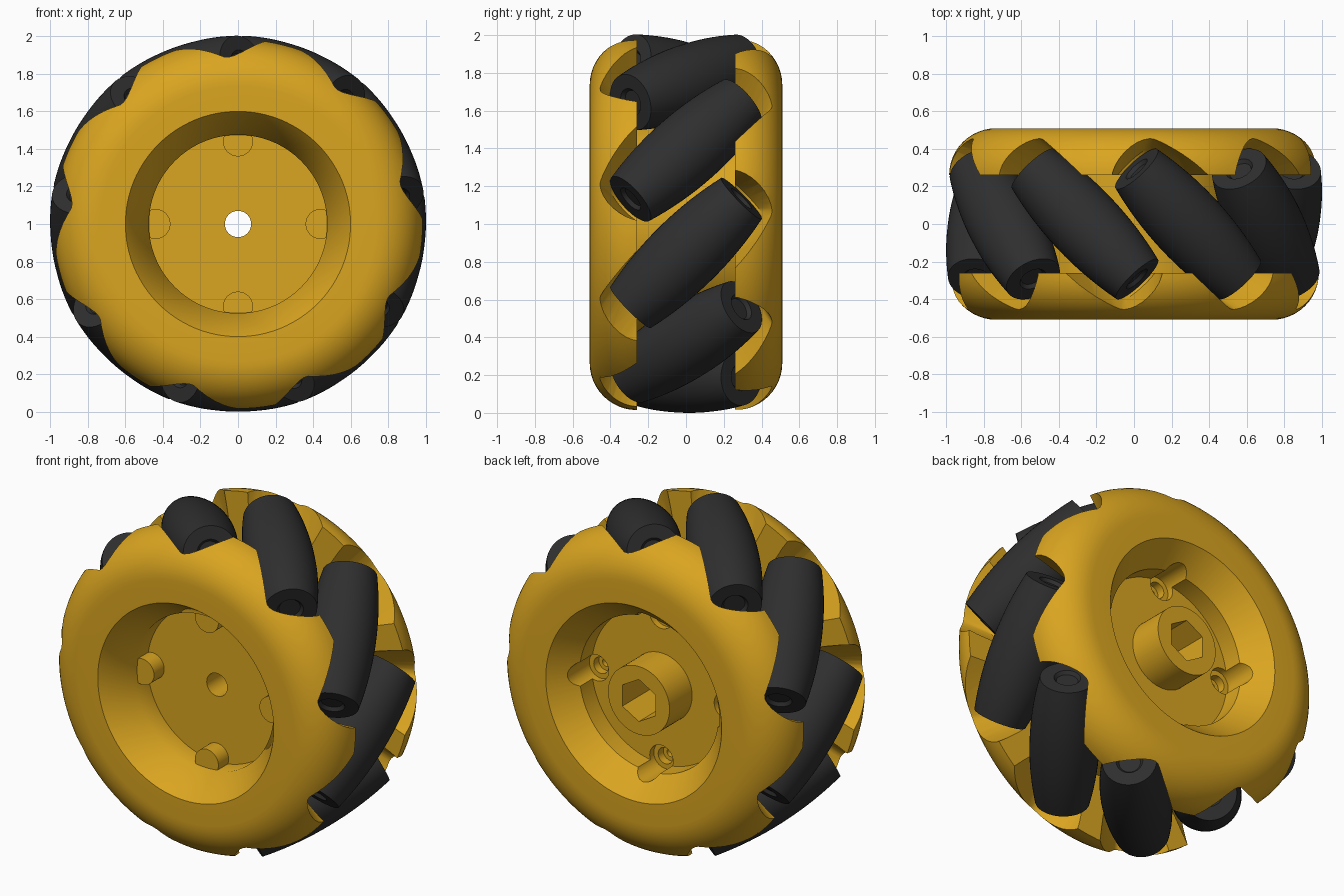
import bpy, bmesh
from math import pi, sin, cos, sqrt, radians
from mathutils import Matrix

cube = bpy.data.objects.get("Cube")
if cube:
    bpy.data.objects.remove(cube)


def material(name, colour):
    m = bpy.data.materials.new(name)
    m.use_nodes = True
    m.diffuse_color = colour
    m.node_tree.nodes["Principled BSDF"].inputs["Base Color"].default_value = colour
    return m


GOLD = material("golden yellow", (0.70, 0.376, 0.0144, 1))
BLACK = material("rubber black", (0.028, 0.028, 0.028, 1))

# The wheel axis is y through z = 1; lathed parts are spun around local x
AXLE = Matrix.Translation((0, 0, 1)) @ Matrix.Rotation(pi / 2, 4, 'Z')
ROLLERS, ORBIT, HALF = 9, 0.803, 0.415


def finish(name, bm, mat, matrix, helper=False):
    bmesh.ops.recalc_face_normals(bm, faces=bm.faces)
    mesh = bpy.data.meshes.new(name)
    bm.to_mesh(mesh)
    bm.free()
    ob = bpy.data.objects.new(name, mesh)
    bpy.context.collection.objects.link(ob)
    ob.matrix_world = matrix
    mesh.materials.append(mat)
    if helper:
        ob.hide_render = True
        ob.hide_set(True)
    return ob


def lathe(profile, steps, closed=False):
    """Spin (radius, height) points around local x."""
    bm = bmesh.new()
    vs = [bm.verts.new((h, 0, r)) for r, h in profile]
    pairs = list(zip(vs, vs[1:])) + ([(vs[-1], vs[0])] if closed else [])
    es = [bm.edges.new(p) for p in pairs]
    bmesh.ops.spin(bm, geom=vs + es, cent=(0, 0, 0), axis=(1, 0, 0),
                   angle=2 * pi, steps=steps)
    bmesh.ops.remove_doubles(bm, verts=bm.verts, dist=1e-5)
    return bm


def rod(r, h0, h1, steps=32):
    return lathe([(0, h0), (r, h0), (r, h1), (0, h1)], steps)


def cut(ob, cutter):
    mod = ob.modifiers.new("cut", 'BOOLEAN')
    mod.operation, mod.solver, mod.object = 'DIFFERENCE', 'EXACT', cutter


def smooth(ob, angle=35):
    bpy.ops.object.select_all(action='DESELECT')
    bpy.context.view_layer.objects.active = ob
    ob.select_set(True)
    for mod in list(ob.modifiers):
        bpy.ops.object.modifier_apply(modifier=mod.name)
    bpy.ops.object.shade_smooth_by_angle(angle=radians(angle))


def barrel(s):
    """Roller radius that keeps its outer side on the unit wheel circle."""
    return sqrt(1 - s * s / 2) - ORBIT


# Hub: two rounded rims, a drum between them and dished faces
arc = [(0.735 + 0.25 * sin(i * pi / 24), 0.26 + 0.25 * cos(i * pi / 24)) for i in range(13)]
outer = arc + [(0.57, 0.26)]
outer += [(r, -h) for r, h in reversed(outer)]
dish = [(0.6, -0.51), (0.475, -0.33), (0.475, -0.205), (0.07, -0.205),
        (0.07, 0.24), (0.475, 0.24), (0.475, 0.36), (0.6, 0.51)]
hub = finish("hub_and_rims", lathe(outer + dish, 128, True), GOLD, AXLE)

# Rollers with dished ends, and close-fitting pockets for them in the rims
stations = [HALF * i / 8 for i in range(-8, 9)]
body = [(barrel(s), s) for s in stations]
lip = [(0, HALF - 0.02), (0.06, HALF - 0.02), (0.075, HALF), (0.148, HALF)]
roller_profile = [(r, -h) for r, h in lip] + body + lip[::-1]
for i in range(ROLLERS):
    place = (Matrix.Translation((0, 0, 1))
             @ Matrix.Rotation(radians(90 - 29 - 40 * i), 4, 'Y')
             @ Matrix.Translation((0, 0, ORBIT))
             @ Matrix.Rotation(radians(135), 4, 'Z'))
    smooth(finish(f"roller_{i + 1}", lathe(roller_profile, 48), BLACK, place))

    # Each pocket opens outwards, mostly past the roller's ends
    bm = bmesh.new()
    for lift, longer, wider in ((0, 0.012, 0.008), (0.25, 0.13, 0.03)):
        for s in stations[::2]:
            r = barrel(s) + wider
            for k in range(24):
                a = 2 * pi * k / 24
                bm.verts.new((s * (1 + longer / HALF), r * cos(a), r * sin(a) + lift))
    hull = bmesh.ops.convex_hull(bm, input=bm.verts)
    loose = {g for g in hull["geom_interior"] + hull["geom_unused"]
             if isinstance(g, bmesh.types.BMVert)}
    bmesh.ops.delete(bm, geom=list(loose), context='VERTS')
    cut(hub, finish(f"pocket_cutter_{i + 1}", bm, GOLD, place, True))

# Axle collar on the back with a hexagonal socket
collar = finish("axle_collar", rod(0.21, 0.22, 0.46, 64), GOLD, AXLE)
socket = finish("socket_cutter", rod(0.13, 0.10, 0.6, 6), GOLD, AXLE, True)
cut(collar, socket)
cut(hub, socket)

# Four stepped screw recesses grooving the back dish, with stubs on the front
for i in range(4):
    turn = (Matrix.Translation((0, 0, 1)) @ Matrix.Rotation(i * pi / 2, 4, 'Y')
            @ Matrix.Translation((0, 0, 0.44)) @ Matrix.Rotation(pi / 2, 4, 'Z'))
    recess = [(0, 0.08), (0.025, 0.08), (0.025, 0.15), (0.05, 0.15),
              (0.05, 0.2), (0.08, 0.2), (0.08, 0.6), (0, 0.6)]
    cut(hub, finish(f"screw_cutter_{i + 1}", lathe(recess, 32), GOLD, turn, True))
    smooth(finish(f"front_stub_{i + 1}", rod(0.08, -0.305, -0.19), GOLD, turn))

smooth(collar)
smooth(hub)
